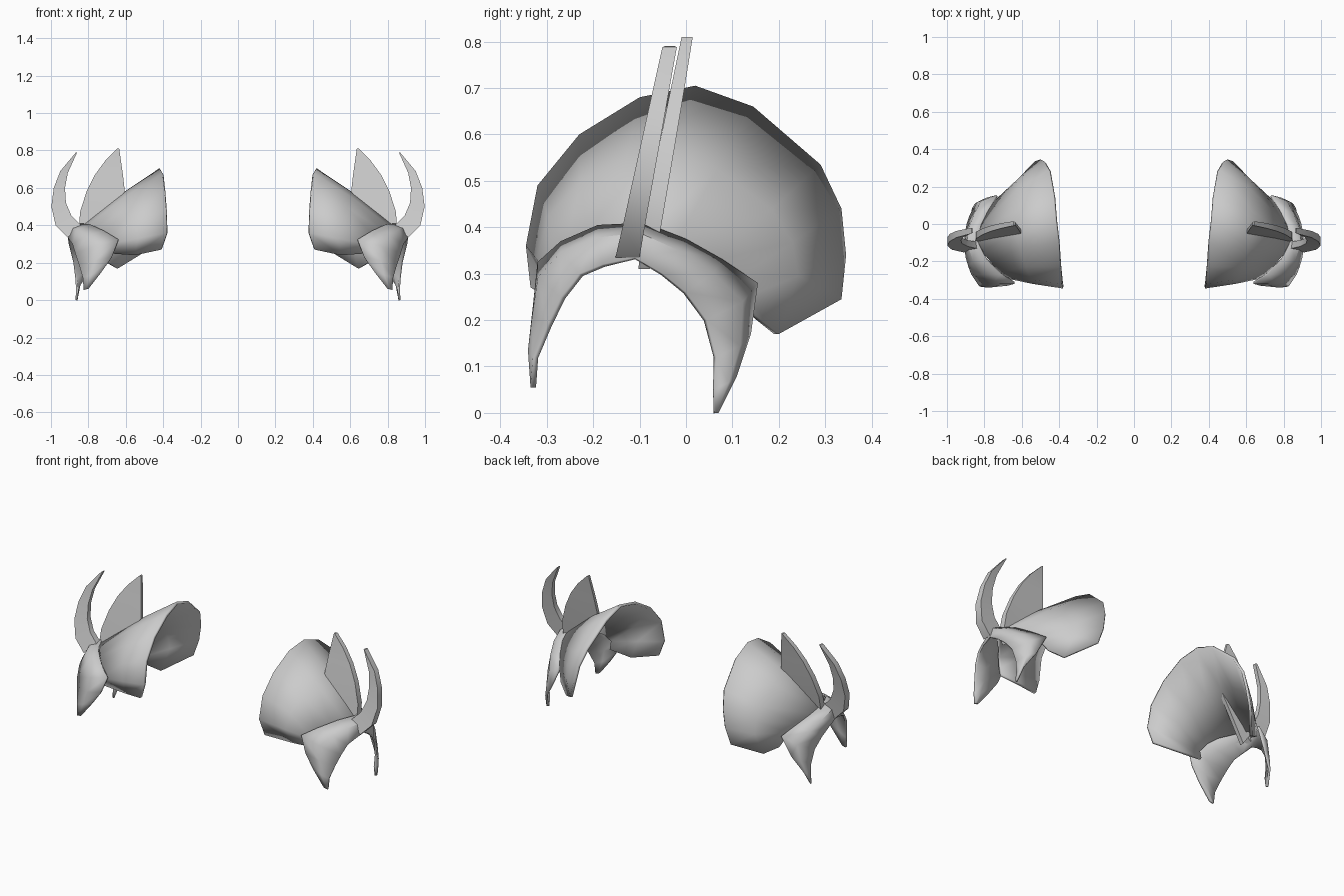
import bpy
import bmesh
from mathutils import Vector

if "Cube" in bpy.data.objects:
    bpy.data.objects.remove(bpy.data.objects["Cube"], do_unlink=True)

steel = bpy.data.materials.new("plain_grey")
steel.use_nodes = True
steel.diffuse_color = (0.6, 0.6, 0.6, 1)
steel.node_tree.nodes["Principled BSDF"].inputs["Base Color"].default_value = (0.6, 0.6, 0.6, 1)


def loft(name, rows, closed=False, thickness=0.0, angle=0.7):
    """Skin a list of equally long point rows, then mirror it to the other shoulder."""
    bm = bmesh.new()
    grid = [[bm.verts.new(p) for p in row] for row in rows]
    count = len(rows[0])
    for lower, upper in zip(grid, grid[1:]):
        for i in range(count if closed else count - 1):
            k = (i + 1) % count
            bm.faces.new((lower[i], lower[k], upper[k], upper[i]))
    if closed:
        bm.faces.new(grid[0][::-1])
        bm.faces.new(grid[-1])
        bmesh.ops.recalc_face_normals(bm, faces=bm.faces)
    mesh = bpy.data.meshes.new(name)
    bm.to_mesh(mesh)
    bm.free()
    mesh.materials.append(steel)
    obj = bpy.data.objects.new(name, mesh)
    bpy.context.collection.objects.link(obj)
    if thickness:
        solid = obj.modifiers.new("plate_thickness", 'SOLIDIFY')
        solid.thickness = thickness
        solid.offset = -1
    mirror = obj.modifiers.new("other_shoulder", 'MIRROR')
    mirror.use_axis[0] = True
    bpy.ops.object.select_all(action='DESELECT')
    bpy.context.view_layer.objects.active = obj
    obj.select_set(True)
    bpy.ops.object.shade_smooth_by_angle(angle=angle)
    return obj


def middle_row(first, second, centre, bulge):
    """Row halfway between two edges, pushed away from a centre and fading at the ends."""
    row = []
    last = len(first) - 1
    for i, (a, b) in enumerate(zip(first, second)):
        mid = (Vector(a) + Vector(b)) / 2
        out = mid - Vector(centre)
        out.z = max(out.z, 0)
        fade = min(1, i / 3, (last - i) / 3)
        row.append(mid + out.normalized() * bulge * fade)
    return row


def blade(name, inner, outer, lean, inner_half, outer_half):
    """Leaning flat spike between an inner and an outer edge given as (x, z)."""
    rows = []
    for i, (a, b) in enumerate(zip(inner, outer)):
        taper = 1 - 0.4 * i / (len(inner) - 1)
        row = []
        for (x, z), half in ((a, inner_half), (b, outer_half)):
            y = lean(z)
            pair = [(x, y - half * taper, z), (x, y + half * taper, z)]
            row += pair if not row else pair[::-1]
        rows.append(row)
    return loft(name, rows, closed=True, angle=0.6)


# Domed shell: wide arch beside the neck narrowing to a small arch at the arm
neck_rim = [(0.41, -0.335, 0.27), (0.38, -0.345, 0.36), (0.385, -0.32, 0.49),
            (0.395, -0.23, 0.60), (0.405, -0.10, 0.68), (0.42, 0.02, 0.705),
            (0.43, 0.145, 0.66), (0.455, 0.29, 0.535), (0.48, 0.335, 0.44),
            (0.50, 0.345, 0.34), (0.53, 0.335, 0.245)]
arm_rim = [(0.69, -0.28, 0.25), (0.69, -0.29, 0.30), (0.72, -0.26, 0.35),
           (0.76, -0.21, 0.38), (0.81, -0.15, 0.395), (0.84, -0.08, 0.395),
           (0.83, -0.02, 0.37), (0.79, 0.06, 0.33), (0.76, 0.11, 0.29),
           (0.74, 0.13, 0.25), (0.72, 0.15, 0.21)]
shell_mid = middle_row(neck_rim, arm_rim, (0.55, -0.05, 0.3), 0.012)
shell_mid[0] = (0.55, -0.28, 0.24)
shell_mid[-1] = (0.65, 0.20, 0.17)
loft("shoulder_shell", [arm_rim, shell_mid, neck_rim], thickness=0.015)

# Arm cuff: arched band with a pointed flap hanging at the front and the back
cuff_top = [(0.80, -0.335, 0.06), (0.73, -0.335, 0.15), (0.675, -0.33, 0.23),
            (0.64, -0.32, 0.325), (0.715, -0.27, 0.37), (0.79, -0.19, 0.405),
            (0.84, -0.09, 0.41), (0.82, 0.0, 0.375), (0.78, 0.08, 0.33),
            (0.735, 0.155, 0.28), (0.79, 0.14, 0.17), (0.85, 0.11, 0.08),
            (0.87, 0.07, 0.0)]
cuff_edge = [(0.825, -0.335, 0.055), (0.83, -0.33, 0.12), (0.85, -0.30, 0.19),
             (0.87, -0.27, 0.25), (0.885, -0.23, 0.30), (0.90, -0.18, 0.32),
             (0.91, -0.11, 0.335), (0.905, -0.05, 0.30), (0.895, 0.0, 0.26),
             (0.88, 0.045, 0.20), (0.87, 0.065, 0.12), (0.865, 0.06, 0.05),
             (0.87, 0.06, 0.0)]
cuff_mid = middle_row(cuff_top, cuff_edge, (0.72, -0.1, 0.25), 0.025)
loft("arm_cuff", [cuff_edge, cuff_mid, cuff_top], thickness=0.012)

# Curved outer horn
blade("outer_horn",
      [(0.84, 0.40), (0.89, 0.45), (0.92, 0.52), (0.925, 0.60), (0.91, 0.68), (0.86, 0.79)],
      [(0.91, 0.335), (0.975, 0.40), (0.998, 0.50), (0.985, 0.60), (0.95, 0.69), (0.868, 0.788)],
      lambda z: -0.125 + 0.2 * (z - 0.34), 0.018, 0.026)

# Leaf-shaped inner fin that passes through the shell
blade("inner_fin",
      [(0.82, 0.31), (0.71, 0.45), (0.605, 0.58), (0.615, 0.67), (0.625, 0.74), (0.635, 0.81)],
      [(0.85, 0.36), (0.845, 0.47), (0.81, 0.58), (0.765, 0.67), (0.71, 0.745), (0.645, 0.81)],
      lambda z: -0.09 + 0.185 * (z - 0.31), 0.012, 0.02)
